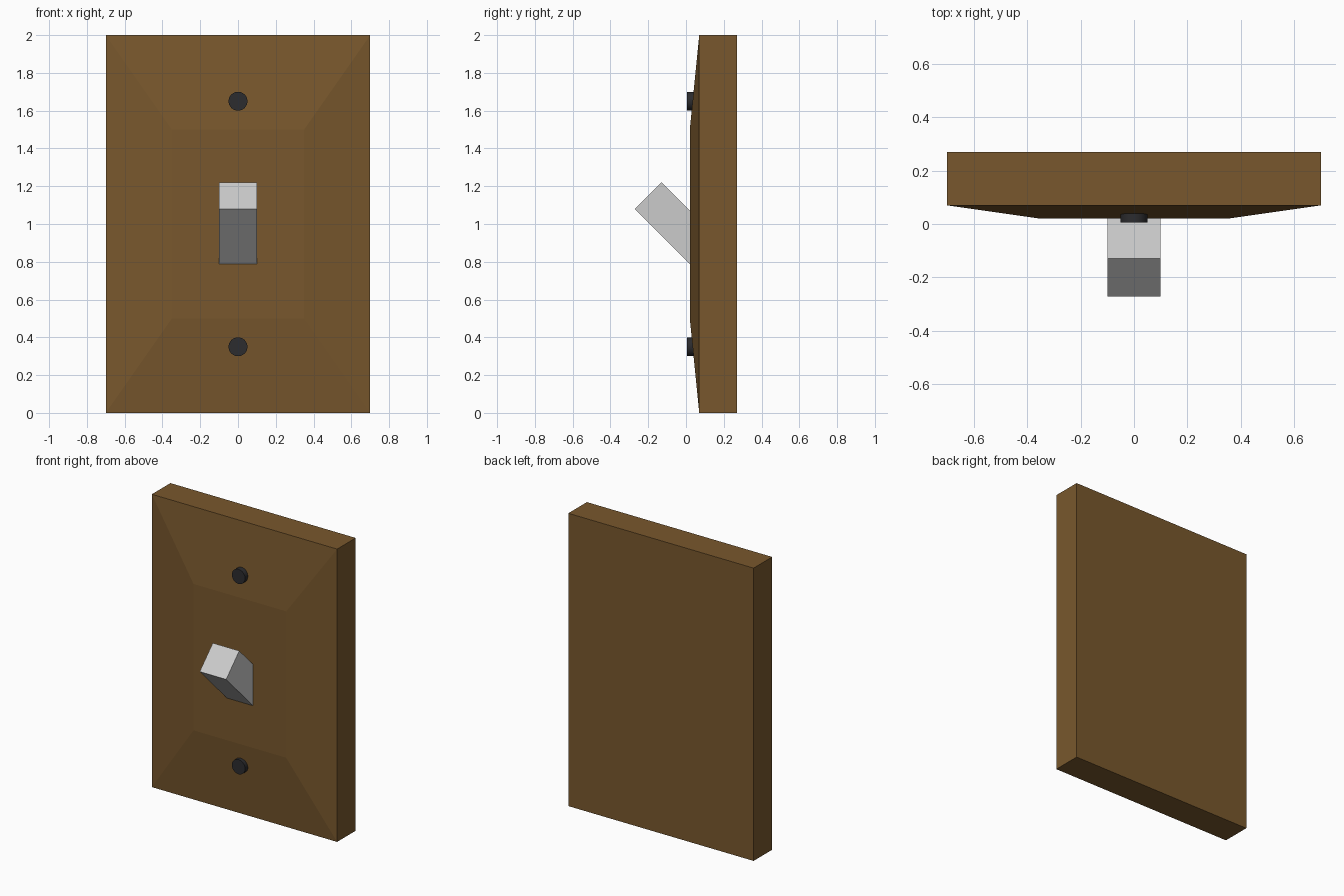
import bpy, bmesh, math
from mathutils import Vector

if "Cube" in bpy.data.objects:
    bpy.data.objects.remove(bpy.data.objects["Cube"])


def material(name, rgb):
    m = bpy.data.materials.new(name)
    m.diffuse_color = (*rgb, 1)
    m.use_nodes = True
    m.node_tree.nodes["Principled BSDF"].inputs["Base Color"].default_value = m.diffuse_color
    return m


brown = material("brown", (0.19, 0.097, 0.026))
black = material("black", (0.025, 0.025, 0.028))

# Wall plate: box whose front face is inset to half size and raised
bpy.ops.mesh.primitive_cube_add(size=1, location=(0, 0.17, 1))
plate = bpy.context.object
plate.name = "wall_plate"
plate.scale = (1.4, 0.2, 2.0)
bpy.ops.object.transform_apply(location=True, rotation=False, scale=True)
bm = bmesh.new()
bm.from_mesh(plate.data)
front = min(bm.faces, key=lambda f: f.calc_center_median().y)
ext = bmesh.ops.extrude_discrete_faces(bm, faces=[front])["faces"][0]
for v in ext.verts:
    v.co = Vector((v.co.x * 0.5, 0.02, 1 + (v.co.z - 1) * 0.5))
bm.to_mesh(plate.data)
bm.free()
plate.data.materials.append(brown)

# Toggle lever: square bar tilted upward at 45 degrees
length = 0.5
out = Vector((0, -1, 1)).normalized()
tip = Vector((0, -0.2, 1.15))
bpy.ops.mesh.primitive_cube_add(size=1, location=tip - out * length / 2,
                                rotation=(math.radians(45), 0, 0))
lever = bpy.context.object
lever.name = "toggle_lever"
lever.scale = (0.2, 0.2, length)

# Two round screw heads
for name, z in (("upper_screw", 1.65), ("lower_screw", 0.35)):
    bpy.ops.mesh.primitive_cylinder_add(vertices=32, radius=0.05, depth=0.1,
                                        location=(0, 0.055, z),
                                        rotation=(math.pi / 2, 0, 0))
    screw = bpy.context.object
    screw.name = name
    screw.data.materials.append(black)
    bpy.ops.object.shade_smooth_by_angle()
